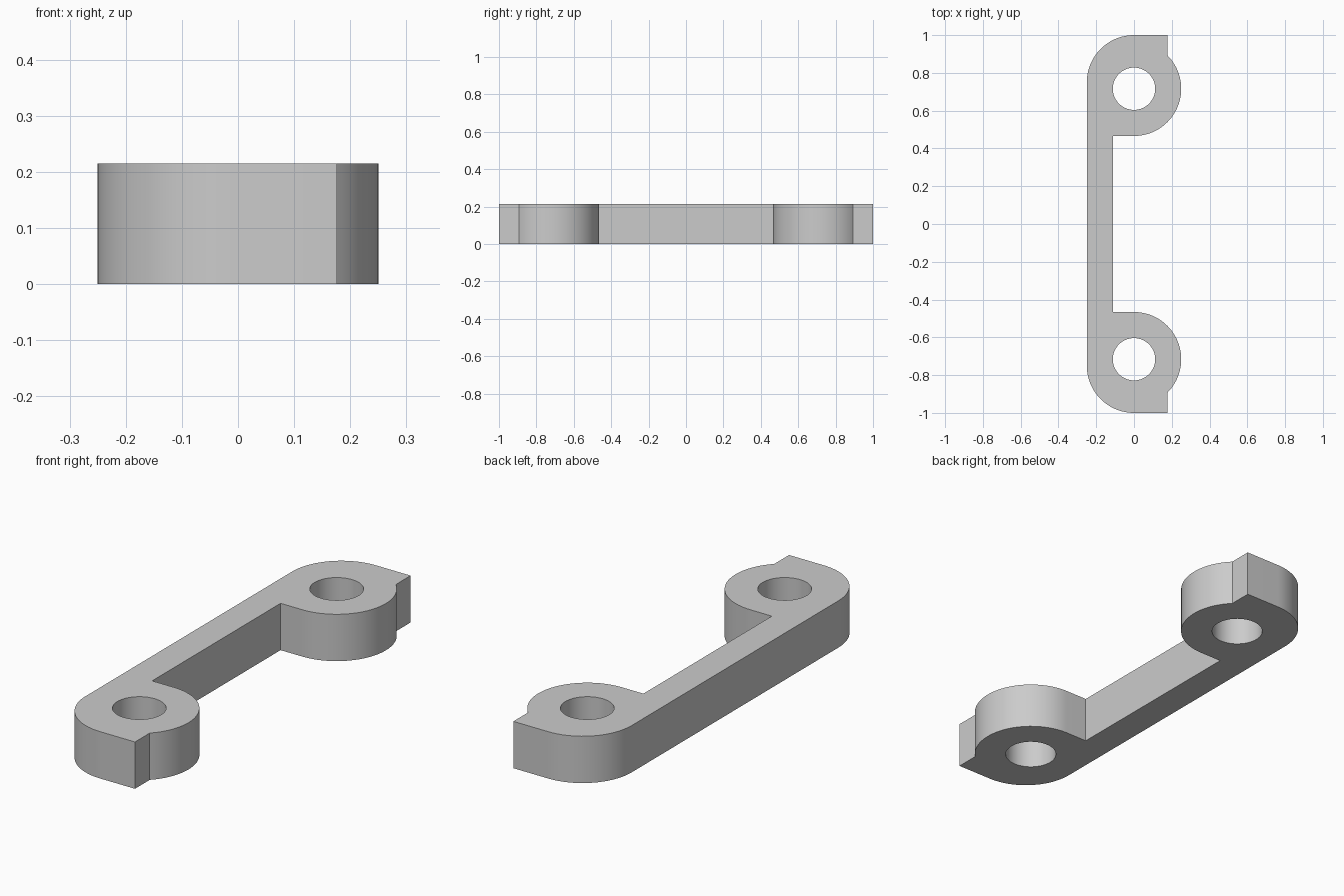
import bpy
import bmesh
from math import radians, cos, sin

cube = bpy.data.objects.get("Cube")
if cube:
    bpy.data.objects.remove(cube, do_unlink=True)

HEIGHT = 0.215
EYE_Y = 0.716      # distance of each hole from the middle
HOLE = 0.112
RADIUS = 0.25
BAR_X = -0.11      # inner edge of the connecting bar


def arc(y, radius, start, end, steps):
    angles = [radians(start + (end - start) * i / steps) for i in range(steps + 1)]
    return [(radius * cos(a), y + radius * sin(a)) for a in angles]


# Half outline: bar edge, round eye, pointed stop, rounded back corner
eye = arc(EYE_Y, RADIUS, -90, 45, 36)
half = [(BAR_X, EYE_Y - RADIUS)] + eye + [(eye[-1][0], 1)]
half += arc(1 - RADIUS, RADIUS, 90, 180, 24)
outline = half + [(x, -y) for x, y in reversed(half)]
holes = [arc(s * EYE_Y, HOLE, 0, 360, 64)[:-1] for s in (1, -1)]

# Flat plate with two holes, extruded to full height
bm = bmesh.new()
for loop in [outline] + holes:
    verts = [bm.verts.new((x, y, 0)) for x, y in loop]
    for a, b in zip(verts, verts[1:] + verts[:1]):
        bm.edges.new((a, b))
bmesh.ops.triangle_fill(bm, edges=bm.edges[:], use_beauty=True, use_dissolve=False)
result = bmesh.ops.extrude_face_region(bm, geom=bm.faces[:], use_keep_orig=True)
top = [v for v in result["geom"] if isinstance(v, bmesh.types.BMVert)]
bmesh.ops.translate(bm, verts=top, vec=(0, 0, HEIGHT))
bmesh.ops.recalc_face_normals(bm, faces=bm.faces[:])
mesh = bpy.data.meshes.new("link_arm")
bm.to_mesh(mesh)
bm.free()

link = bpy.data.objects.new("link_arm", mesh)
bpy.context.collection.objects.link(link)

# Plain grey material
grey = bpy.data.materials.new("light_grey")
grey.use_nodes = True
color = (0.6, 0.6, 0.6, 1)
grey.diffuse_color = color
grey.node_tree.nodes["Principled BSDF"].inputs["Base Color"].default_value = color
mesh.materials.append(grey)

bpy.ops.object.select_all(action="DESELECT")
link.select_set(True)
bpy.context.view_layer.objects.active = link
bpy.ops.object.shade_smooth_by_angle(angle=radians(25))
